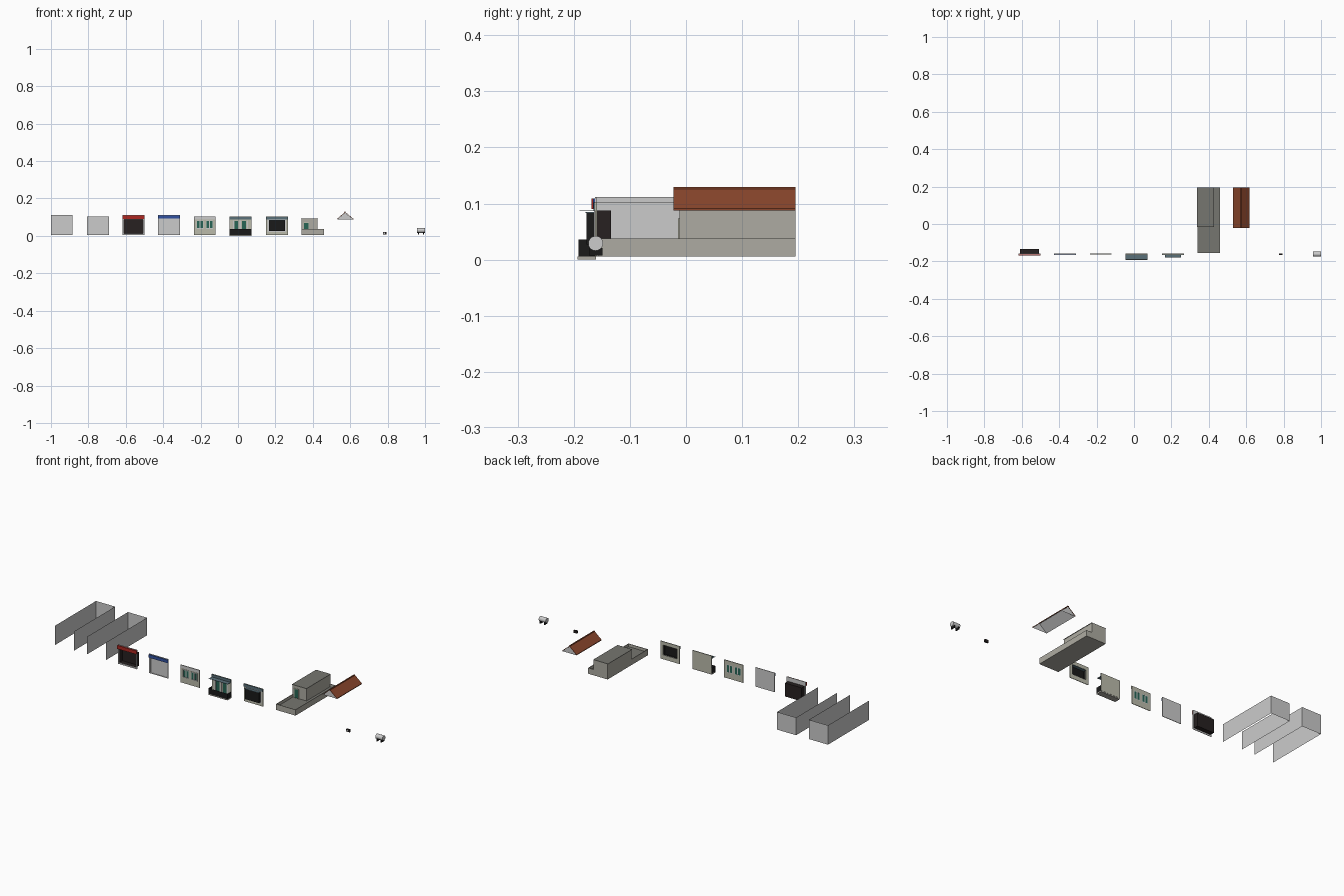
import bpy, bmesh, math

if "Cube" in bpy.data.objects:
    bpy.data.objects.remove(bpy.data.objects["Cube"])

MATS = {}
COL = dict(red=(.42, .02, .015), blue=(.03, .08, .35), dark=(.02, .015, .015), black=(.01, .01, .01),
           green=(.02, .13, .09), cream=(.50, .50, .41), stone=(.42, .41, .36), slate=(.10, .16, .19),
           tile=(.25, .06, .025), roofgrey=(.18, .18, .16))


def paint(ob, col):
    if col:
        if col not in MATS:
            MATS[col] = bpy.data.materials.new(col)
            MATS[col].diffuse_color = (*COL[col], 1)
        ob.data.materials.append(MATS[col])


def mesh(name, verts, faces, col=None):
    me = bpy.data.meshes.new(name)
    me.from_pydata(verts, [], faces)
    ob = bpy.data.objects.new(name, me)
    bpy.context.collection.objects.link(ob)
    paint(ob, col)
    return ob


# face keys: bottom, top, front, right, back, left
SIDES = dict(b=(0, 3, 2, 1), t=(4, 5, 6, 7), f=(0, 1, 5, 4), r=(1, 2, 6, 5), k=(2, 3, 7, 6), l=(3, 0, 4, 7))


def box(name, x, y, z, col=None, sides="btfrkl"):
    v = [(a, b, c) for c in z for a, b in ((x[0], y[0]), (x[1], y[0]), (x[1], y[1]), (x[0], y[1]))]
    return mesh(name, v, [SIDES[s] for s in sides], col)


def frame(name, x, z, xi, zi, y, col=None):
    """Flat rectangular ring: outer x/z, opening xi/zi, front at y[0]."""
    def ring(X, Z, yy):
        return [(X[0], yy, Z[0]), (X[1], yy, Z[0]), (X[1], yy, Z[1]), (X[0], yy, Z[1])]
    v = ring(x, z, y[0]) + ring(xi, zi, y[0]) + ring(x, z, y[1]) + ring(xi, zi, y[1])
    f = []
    for i in range(4):
        j = (i + 1) % 4
        f += [(i, j, 4 + j, 4 + i), (8 + j, 8 + i, 12 + i, 12 + j),
              (j, i, 8 + i, 8 + j), (4 + i, 4 + j, 12 + j, 12 + i)]
    return mesh(name, v, f, col)


def cylinder(name, c, r, x0, x1, n, col=None, axis='x'):
    bm = bmesh.new()
    bmesh.ops.create_cone(bm, cap_ends=True, segments=n, radius1=r, radius2=r, depth=x1 - x0)
    me = bpy.data.meshes.new(name)
    bm.to_mesh(me)
    bm.free()
    ob = bpy.data.objects.new(name, me)
    bpy.context.collection.objects.link(ob)
    ob.location = c
    ob.rotation_euler = (0, math.pi / 2, 0) if axis == 'x' else (math.pi / 2, 0, 0)
    paint(ob, col)
    return ob


Y = (-.162, -.159)          # facade thickness
B = .006                    # ground line

# open wall shells (sides and back only)
for name, x, top in (("tall_wall_shell", (-1, -.884), .112), ("upper_wall_shell", (-.806, -.69), .103)):
    box(name, x, (-.16, .195), (B, top), None, "rkl")

# open shop front with recessed interior
x = (-.617, -.501)
xi = (-.610, -.508)
frame("shop_frame", x, (B, .112), xi, (.014, .088), Y)
box("shop_interior", xi, (-.160, -.134), (.014, .088), "dark", "btrkl")
box("shop_fascia", x, (-.168, -.162), (.090, .109), "red")

# shuttered shop front
x = (-.427, -.311)
xi = (-.418, -.320)
frame("shutter_frame", x, (B, .112), xi, (.01, .09), Y)
box("shutter", xi, (-.160, -.159), (.01, .09), None)
box("shutter_fascia", x, (-.166, -.162), (.092, .109), "blue")

# facade with two windows
x = (-.236, -.120)
z = (B, .103)
wz = (.038, .082)
wins = ((-.222, -.184), (-.172, -.134))
y = Y
for i, (a, b) in enumerate(((x[0], wins[0][0]), (wins[0][1], wins[1][0]), (wins[1][1], x[1]))):
    box(f"window_wall_pier_{i}", (a, b), y, wz, "cream")
box("window_wall_lower", x, y, (B, wz[0]), "cream")
box("window_wall_upper", x, y, (wz[1], z[1]), "cream")
box("window_wall_frieze", x, (-.1635, -.162), (.087, .103))
for i, w in enumerate(wins):
    frame(f"window_trim_{i}", w, wz, (w[0] + .003, w[1] - .003), (wz[0] + .003, wz[1] - .003), (-.164, -.159))
    m = sum(w) / 2
    for s in (-1, 1):
        box(f"window_pane_{i}_{s}", sorted((m + s * .003, m + s * .016)), (-.1605, -.1595), (.041, .079), "green")
    box(f"window_mullion_{i}", (m - .003, m + .003), (-.162, -.1595), (.041, .079))

# facade with balcony and canopy
x = (-.045, .071)
xi = (-.027, .053)
frame("balcony_wall", x, (B, .103), xi, (.012, .083), Y, "cream")
box("balcony_frieze", x, (-.165, -.162), (.088, .102), "slate")
box("balcony_canopy", x, (-.190, -.160), (.0865, .0875), "slate")
box("balcony_door_panel", xi, (-.160, -.159), (.012, .083), "cream")
for i, px in enumerate((-.020, .022)):
    box(f"balcony_door_{i}", (px, px + .020), (-.1615, -.160), (.012, .080), "green")
for i, px in enumerate((-.027, .009, .047)):
    box(f"balcony_door_post_{i}", (px, px + .006), (-.164, -.160), (.012, .083))
box("balcony_floor", x, (-.193, -.160), (0, .006), "stone")
box("balcony_rail", x, (-.192, -.160), (.006, .036), "black", "frl")

# facade with projecting window box
x = (.150, .266)
xi = (.165, .251)
frame("bay_wall", x, (B, .103), xi, (.030, .084), Y, "cream")
box("bay_frieze", x, (-.165, -.162), (.088, .102), "slate")
box("bay_window", xi, (-.177, -.160), (.027, .083), "black", "bfrl")
box("bay_window_top", xi, (-.179, -.160), (.083, .085), "slate")
frame("bay_trim", (.159, .257), (.022, .089), xi, (.027, .085), (-.164, -.162))

# terrace house: base with parapet, set-back upper room
x = (.340, .459)
box("terrace_base", x, (-.156, .195), (B, .022), "stone")
t = .003
box("parapet_front", x, (-.156, -.156 + t), (.022, .038), "stone")
box("parapet_back", x, (.195 - t, .195), (.022, .038), "stone")
for side, px in (("left", x[0]), ("right", x[1] - t)):
    box("parapet_" + side, (px, px + t), (-.153, .192), (.022, .038), "stone")
box("terrace_floor", (x[0] + t, x[1] - t), (-.153, .192), (.022, .0225), "roofgrey", "t")
box("upper_room", (.340, .425), (-.012, .195), (.022, .090), "stone")
box("upper_room_roof", (.338, .427), (-.015, .195), (.090, .092), "roofgrey")
box("terrace_door", (.354, .376), (-.0135, -.012), (.022, .070), "green")
frame("terrace_door_trim", (.351, .379), (.022, .073), (.354, .376), (.0225, .070), (-.0145, -.012), "cream")

# gabled tile roof with inset end walls
prof = [(.529, .091), (.573, .128), (.617, .091), (.617, .088), (.573, .125), (.529, .088)]
ys = (-.022, .195)
v = [(a, yy, b) for yy in ys for a, b in prof]
mesh("tile_roof", v, [(0, 1, 7, 6), (1, 2, 8, 7), (2, 3, 9, 8), (5, 0, 6, 11),
                      (0, 5, 4, 1), (1, 4, 3, 2), (6, 7, 10, 11), (7, 8, 9, 10)], "tile")
v = [(a, yy, b - .0005) for yy in (-.018, .194) for a, b in (prof[5], prof[3], prof[4])]
mesh("roof_gables", v, [(0, 1, 2), (3, 5, 4), (0, 2, 5, 3), (1, 4, 5, 2)])
box("roof_ridge", (.570, .576), ys, (.126, .129), "tile")

# wall-mounted cooling unit
box("cooling_unit", (.774, .794), (-.166, -.157), (.007, .021), "dark")
cylinder("cooling_fan", (.782, -.1665, .014), .005, 0, .001, 12, None, 'y')

# horizontal water tank on two stands
tank = cylinder("water_tank", (.9785, -.161, .029), .0132, 0, .043, 20)
bpy.context.view_layer.objects.active = tank
tank.select_set(True)
bpy.ops.object.shade_smooth_by_angle()
for i, px in enumerate((.963, .989)):
    box(f"tank_stand_{i}", (px, px + .005), (-.173, -.149), (.007, .021), "black")

for m in bpy.data.materials:
    if m.users and not m.is_grease_pencil:
        m.use_nodes = True
        m.node_tree.nodes["Principled BSDF"].inputs["Base Color"].default_value = m.diffuse_color
